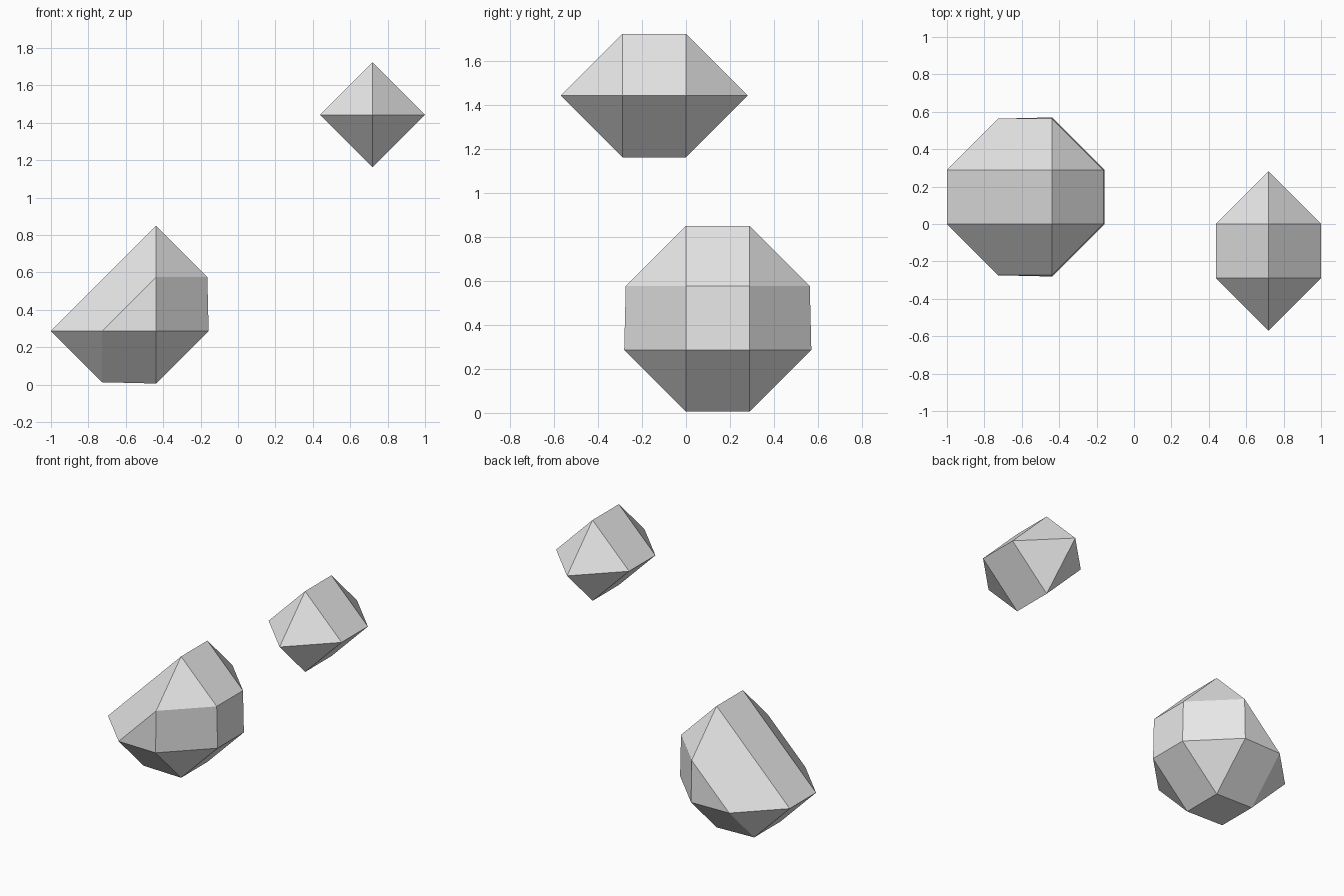
import bpy
import bmesh
from math import radians
from mathutils import Vector

if "Cube" in bpy.data.objects:
    bpy.data.objects.remove(bpy.data.objects["Cube"], do_unlink=True)

STEP = 0.289  # spacing of the cell centres

grey = bpy.data.materials.new("light_grey")
grey.use_nodes = True
grey.diffuse_color = (0.8, 0.8, 0.8, 1)
grey.node_tree.nodes["Principled BSDF"].inputs["Base Color"].default_value = (0.8, 0.8, 0.8, 1)


def faceted_gem(name, cells):
    """Wrap a flat-faced hull round octahedra given as (centre, radius)."""
    bm = bmesh.new()
    for centre, radius in cells:
        for axis in range(3):
            for sign in (-1, 1):
                tip = Vector(centre)
                tip[axis] += sign * radius
                bm.verts.new(tip)
    hull = bmesh.ops.convex_hull(bm, input=bm.verts[:])
    spare = {v for v in hull["geom_interior"] + hull["geom_unused"]
             if isinstance(v, bmesh.types.BMVert)}
    bmesh.ops.delete(bm, geom=list(spare), context="VERTS")
    # Merge the hull triangles into clean flat facets
    bmesh.ops.dissolve_limit(bm, angle_limit=radians(4), verts=bm.verts[:], edges=bm.edges[:])
    bmesh.ops.recalc_face_normals(bm, faces=bm.faces[:])
    mesh = bpy.data.meshes.new(name)
    bm.to_mesh(mesh)
    bm.free()
    mesh.materials.append(grey)
    obj = bpy.data.objects.new(name, mesh)
    bpy.context.collection.objects.link(obj)


# Large gem: an L of three cells, repeated once in depth
x, z = -0.438, 0.287
profile = [(x - STEP, z, 0.274), (x, z, 0.281), (x, z + STEP, 0.274)]
faceted_gem("large_gem", [((cx, y, cz), r) for cx, cz, r in profile for y in (0, STEP)])

# Small gem: two cells in depth
faceted_gem("small_gem", [((0.719, y, z + 4 * STEP), 0.281) for y in (-STEP, 0)])
